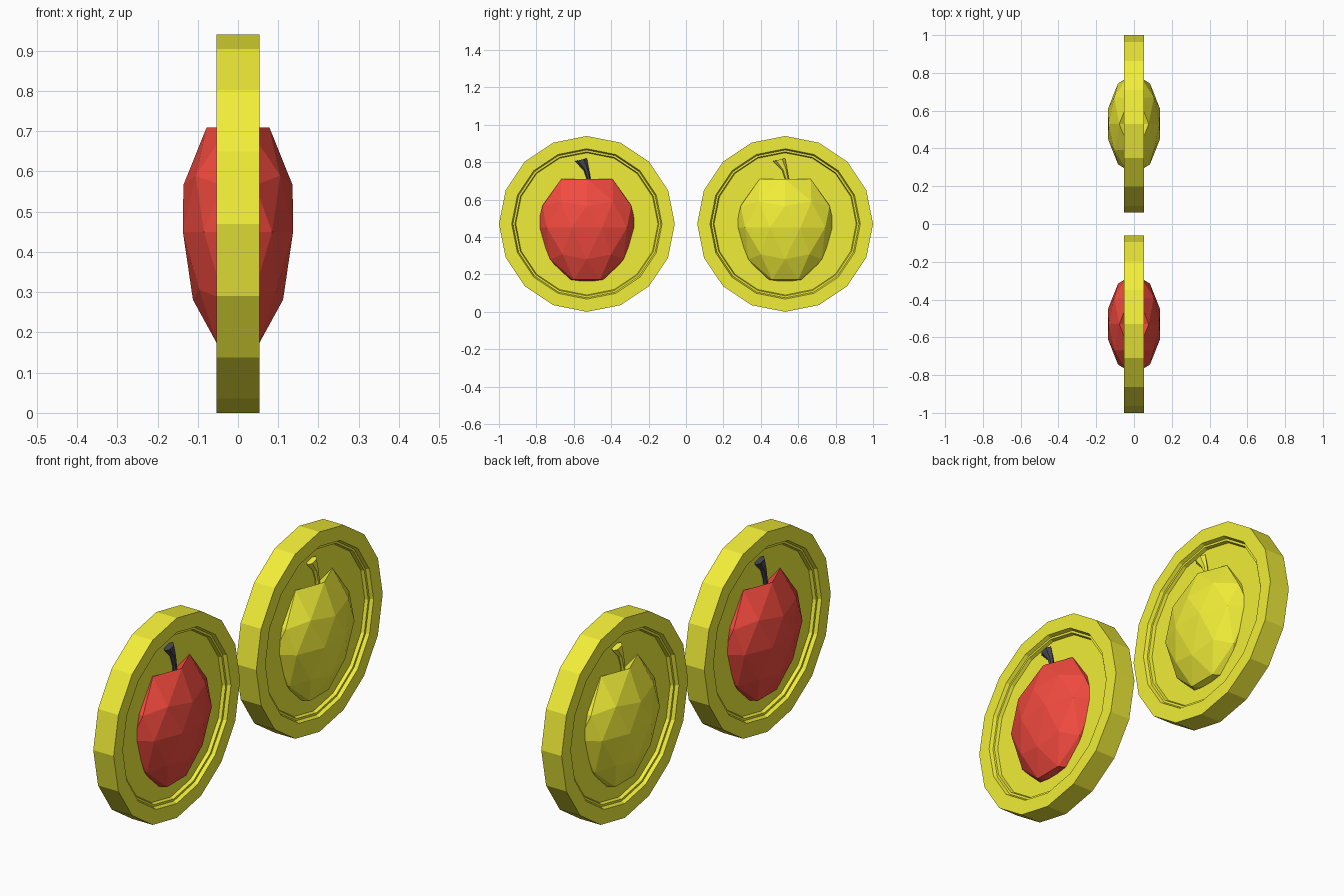
import bpy, bmesh, math
from mathutils import Matrix, Vector

if "Cube" in bpy.data.objects:
    bpy.data.objects.remove(bpy.data.objects["Cube"])

CZ, SIDES = 0.47, 16


def material(name, rgb):
    m = bpy.data.materials.new(name)
    m.diffuse_color = (*rgb, 1)
    m.use_nodes = True
    m.node_tree.nodes["Principled BSDF"].inputs["Base Color"].default_value = m.diffuse_color
    return m


GOLD = material("yellow", (0.88, 0.85, 0.04))
RED = material("red", (0.9, 0.07, 0.05))
DARK = material("dark", (0.06, 0.06, 0.08))


def finish(bm, name, mat, y, both_sides=False):
    # Reliefs repeat on the back face, turned half a circle about z
    if both_sides:
        dup = bmesh.ops.duplicate(bm, geom=bm.verts[:] + bm.edges[:] + bm.faces[:])
        verts = [g for g in dup["geom"] if isinstance(g, bmesh.types.BMVert)]
        bmesh.ops.rotate(bm, verts=verts, cent=(0, 0, 0),
                         matrix=Matrix.Rotation(math.pi, 3, 'Z'))
    bmesh.ops.recalc_face_normals(bm, faces=bm.faces[:])
    me = bpy.data.meshes.new(name)
    bm.to_mesh(me)
    bm.free()
    me.materials.append(mat)
    ob = bpy.data.objects.new(name, me)
    ob.location = (0, y, 0)
    bpy.context.collection.objects.link(ob)


def skin(bm, rings):
    for a, b in zip(rings, rings[1:]):
        n = len(a)
        for i in range(n):
            j = (i + 1) % n
            bm.faces.new((a[i], a[j], b[j], b[i]))
    bm.faces.new(rings[0])
    bm.faces.new(rings[-1])


def coin(name, y):
    # Disc profile (x, radius) with stepped recess on both faces
    half = [(0.022, 0.380), (0.037, 0.385), (0.037, 0.395), (0.053, 0.402), (0.053, 0.47)]
    profile = half + [(-x, r) for x, r in reversed(half)]
    bm = bmesh.new()
    rings = []
    for x, r in profile:
        rings.append([bm.verts.new((x, r * math.cos(2 * math.pi * i / SIDES),
                                    CZ + r * math.sin(2 * math.pi * i / SIDES)))
                      for i in range(SIDES)])
    skin(bm, rings)
    finish(bm, name, GOLD, y)


def apple(name, y, mat):
    # Flattened icosphere with wide shoulders and a dimpled top
    levels = [(-1, 0.158, 1), (-0.85, 0.172, 0.85), (-0.5, 0.29, 0.92), (0, 0.45, 1),
              (0.5, 0.58, 1.06), (0.85, 0.71, 1.03), (1, 0.66, 1)]
    bm = bmesh.new()
    bmesh.ops.create_icosphere(bm, subdivisions=2, radius=1)
    for v in bm.verts:
        for (a, za, sa), (b, zb, sb) in zip(levels, levels[1:]):
            if v.co.z <= b + 1e-4:
                t = (v.co.z - a) / (b - a)
                s = sa + (sb - sa) * t
                v.co = Vector((v.co.x * 0.144 * s, v.co.y * 0.265 * s, za + (zb - za) * t))
                break
    bmesh.ops.bisect_plane(bm, geom=bm.verts[:] + bm.edges[:] + bm.faces[:],
                           plane_co=(0, 0, 0), plane_no=(1, 0, 0), clear_inner=True)
    finish(bm, name, mat, y, True)


def stem(name, y, mat):
    # Curved tapering stem: (y, z, half width, half depth)
    path = [(0.018, 0.65, 0.010, 0.010), (0.010, 0.71, 0.010, 0.010),
            (-0.003, 0.76, 0.014, 0.013), (-0.032, 0.813, 0.032, 0.018)]
    bm = bmesh.new()
    rings = []
    for py, pz, w, d in path:
        rings.append([bm.verts.new((0.034 + d * math.sin(k * math.pi / 3),
                                    py + w * math.cos(k * math.pi / 3),
                                    pz + 0.25 * w * math.cos(k * math.pi / 3)))
                      for k in range(6)])
    skin(bm, rings)
    finish(bm, name, mat, y, True)


for label, y, body, stalk in (("red", -0.53, RED, DARK), ("yellow", 0.53, GOLD, GOLD)):
    coin(label + "_coin_disc", y)
    apple(label + "_apple_relief", y, body)
    stem(label + "_stem_relief", y, stalk)
